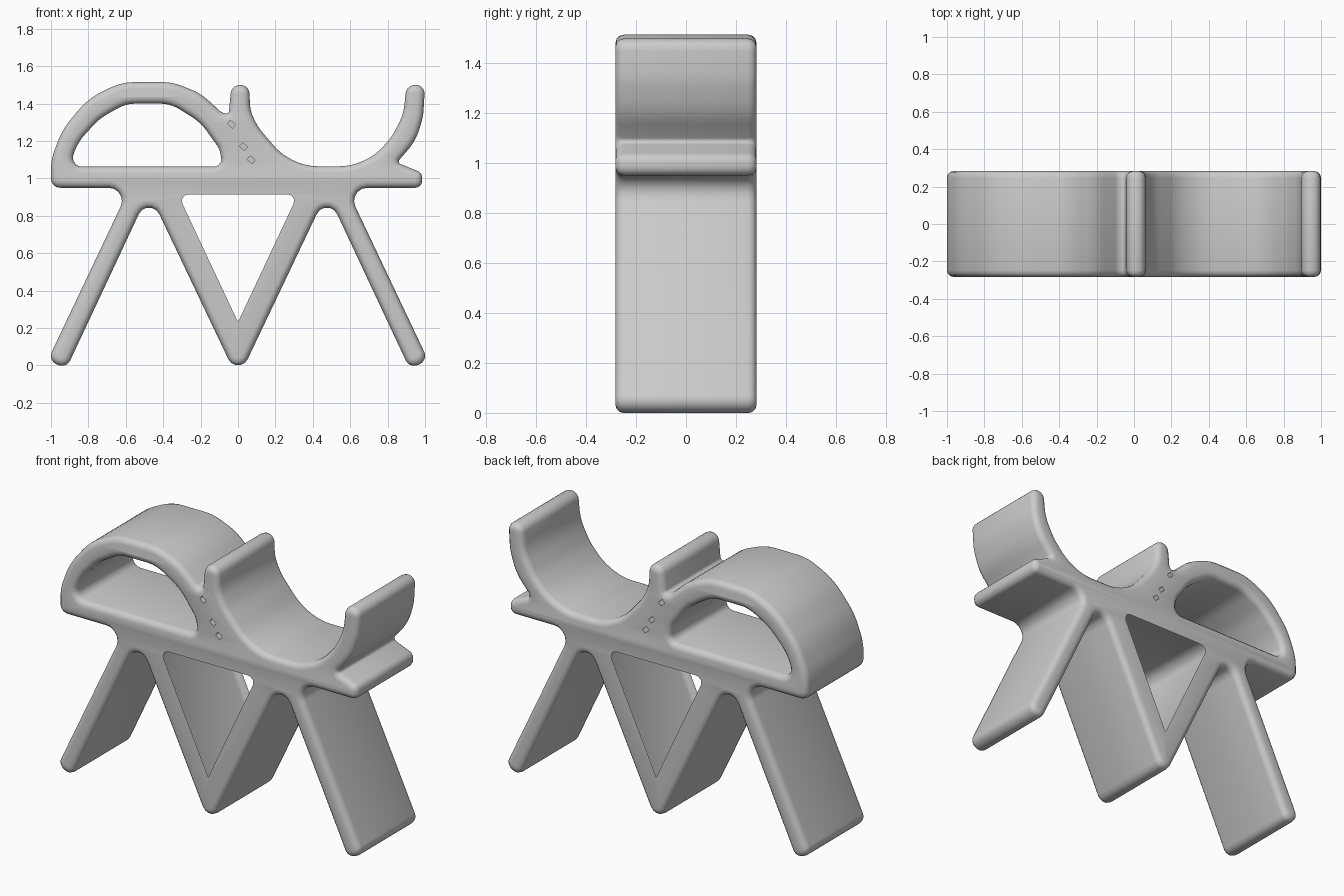
import bpy
import math
from mathutils import Vector, Matrix

if "Cube" in bpy.data.objects:
    bpy.data.objects.remove(bpy.data.objects["Cube"], do_unlink=True)

HALF_DEPTH = 0.283
EDGE = 0.035


def rounded(points, steps=5):
    """Fillet each (x, z, radius) corner of a closed profile."""
    out = []
    n = len(points)
    for i, (x, z, r) in enumerate(points):
        p = Vector((x, z))
        a = Vector(points[i - 1][:2]) - p
        b = Vector(points[(i + 1) % n][:2]) - p
        half = a.angle(b) / 2
        reach = min(r / math.tan(half), 0.49 * a.length, 0.49 * b.length)
        r = reach * math.tan(half)
        a.normalize()
        b.normalize()
        centre = p + (a + b).normalized() * (r / math.sin(half))
        start, end = p + a * reach - centre, p + b * reach - centre
        sweep = start.angle_signed(end)
        for k in range(steps + 1):
            out.append(centre + Matrix.Rotation(-sweep * k / steps, 2) @ start)
    return out


# Zigzag legs: outer edge of one splayed leg, middle foot, gap between the legs
leg_outer = [(0.58, 0.95, 0.07), (1.017, 0.028, 0.05), (0.918, -0.018, 0.05), (0.476, 0.925, 0.06)]
left_leg = [(-x, z, r) for x, z, r in leg_outer]
middle_foot = [(0, -0.075, 0.057)]
leg_gap = [(-0.376, 0.95, 0.07), (0, 0.15, 0.03), (0.376, 0.95, 0.07)]

# Plate end, cradle, crest and arch, followed round the top
plate_end = [(0.985, 0.95, 0.04), (0.985, 1.03, 0.04), (0.85, 1.085, 0.015)]
cradle = [
    (0.95, 1.2, 0.3), (0.99, 1.33, 0.3), (1, 1.5, 0.05), (0.9, 1.5, 0.05),
    (0.885, 1.34, 0.3), (0.82, 1.22, 0.3), (0.73, 1.12, 0.3), (0.6, 1.065, 0.3),
    (0.36, 1.065, 0.3), (0.23, 1.13, 0.3), (0.11, 1.27, 0.3), (0.065, 1.36, 0.2),
]
crest = [(0.06, 1.5, 0.05), (-0.035, 1.5, 0.05), (-0.05, 1.34, 0.02)]
arch = [
    (-0.09, 1.355, 0.05), (-0.2, 1.455, 0.3), (-0.35, 1.515, 0.3), (-0.62, 1.515, 0.3),
    (-0.8, 1.43, 0.4), (-0.94, 1.26, 0.4), (-1, 1.1, 0.3), (-1, 0.95, 0.05),
]
window = [
    (-0.9, 1.063, 0.05), (-0.08, 1.063, 0.05), (-0.1, 1.16, 0.1), (-0.2, 1.3, 0.3),
    (-0.36, 1.4, 0.2), (-0.6, 1.4, 0.2), (-0.74, 1.32, 0.3), (-0.86, 1.19, 0.3),
]
outline = plate_end + cradle + crest + arch + left_leg + middle_foot + leg_outer[::-1]

# Extrude the filled profile with rounded rims
curve = bpy.data.curves.new("frame_profile", "CURVE")
curve.dimensions = "2D"
curve.fill_mode = "BOTH"
curve.extrude = HALF_DEPTH - EDGE
curve.bevel_depth = EDGE
curve.bevel_resolution = 2
curve.offset = -EDGE
for loop in (outline, window, leg_gap):
    pts = rounded(loop)
    spline = curve.splines.new("POLY")
    spline.points.add(len(pts) - 1)
    for point, p in zip(spline.points, pts):
        point.co = (p.x, p.y, 0, 1)
    spline.use_cyclic_u = True

helper = bpy.data.objects.new("profile_helper", curve)
bpy.context.collection.objects.link(helper)
bpy.context.view_layer.update()
graph = bpy.context.evaluated_depsgraph_get()
mesh = bpy.data.meshes.new_from_object(helper.evaluated_get(graph))
bpy.data.objects.remove(helper, do_unlink=True)
mesh.transform(Matrix.Rotation(math.pi / 2, 4, "X"))

frame = bpy.data.objects.new("bench_frame", mesh)
bpy.context.collection.objects.link(frame)

# One plain grey for the whole frame
grey = bpy.data.materials.new("light_grey")
grey.use_nodes = True
colour = (0.6, 0.6, 0.6, 1)
grey.diffuse_color = colour
grey.node_tree.nodes["Principled BSDF"].inputs["Base Color"].default_value = colour
mesh.materials.clear()
mesh.materials.append(grey)

bpy.ops.object.select_all(action="DESELECT")
frame.select_set(True)
bpy.context.view_layer.objects.active = frame
bpy.ops.object.mode_set(mode="EDIT")
bpy.ops.mesh.select_all(action="SELECT")
bpy.ops.mesh.remove_doubles(threshold=0.0005)
bpy.ops.mesh.normals_make_consistent(inside=False)
bpy.ops.object.mode_set(mode="OBJECT")

# Small pits in both sides of the joint below the crest
for x, z in ((-0.035, 1.29), (0.03, 1.17), (0.07, 1.1)):
    for y in (-HALF_DEPTH, HALF_DEPTH):
        bpy.ops.mesh.primitive_cube_add(size=1, location=(x, y, z), rotation=(0, 0.7, 0))
        cutter = bpy.context.object
        cutter.scale = (0.035, 0.12, 0.025)
        cutter.hide_render = True
        bpy.context.view_layer.objects.active = frame
        cut = frame.modifiers.new("pit", "BOOLEAN")
        cut.operation = "DIFFERENCE"
        cut.object = cutter
        bpy.ops.object.modifier_apply(modifier=cut.name)
        bpy.data.objects.remove(cutter, do_unlink=True)

bpy.ops.object.select_all(action="DESELECT")
frame.select_set(True)
bpy.context.view_layer.objects.active = frame
bpy.ops.object.shade_smooth_by_angle(angle=math.radians(40))
